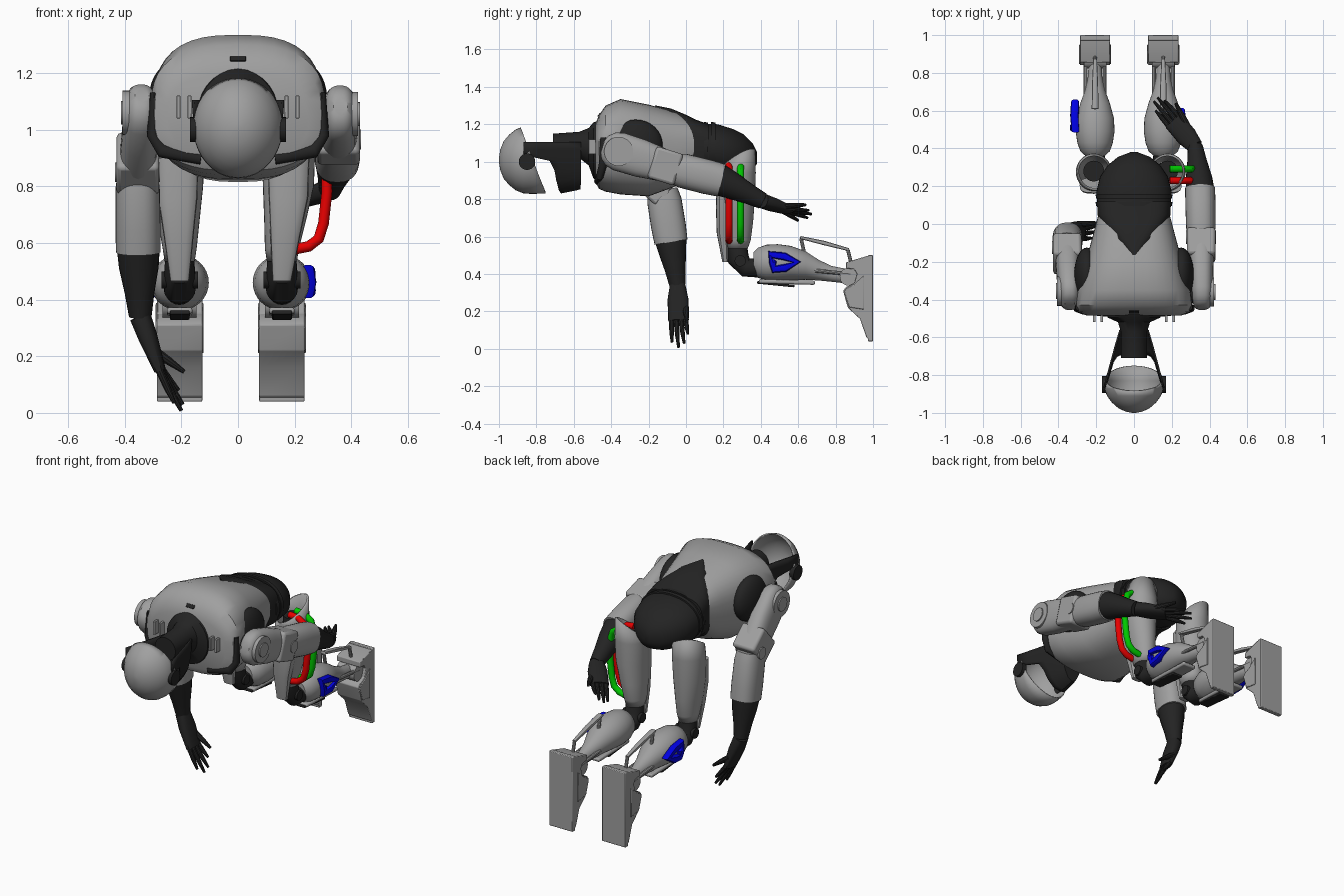
import bpy, bmesh, math
from mathutils import Vector, Matrix

cube = bpy.data.objects.get("Cube")
if cube:
    bpy.data.objects.remove(cube, do_unlink=True)


def material(name, rgb):
    m = bpy.data.materials.new(name)
    m.use_nodes = True
    m.diffuse_color = (*rgb, 1)
    m.node_tree.nodes["Principled BSDF"].inputs["Base Color"].default_value = (*rgb, 1)
    return m


GREY = material("armour grey", (0.35, 0.35, 0.35))
DARK = material("joint black", (0.017, 0.017, 0.017))
RED = material("hose red", (0.8, 0.0, 0.0))
GREEN = material("hose green", (0.0, 0.58, 0.0))
BLUE = material("bracket blue", (0.0, 0.0, 0.75))


def finish(name, bm, mat, bevel=0, shell=0, angle=35):
    bmesh.ops.recalc_face_normals(bm, faces=bm.faces)
    me = bpy.data.meshes.new(name)
    bm.to_mesh(me)
    bm.free()
    ob = bpy.data.objects.new(name, me)
    bpy.context.collection.objects.link(ob)
    me.materials.append(mat)
    if shell:
        ob.modifiers.new("shell", "SOLIDIFY").thickness = shell
    if bevel:
        b = ob.modifiers.new("bevel", "BEVEL")
        b.width, b.segments = bevel, 2
    bpy.ops.object.select_all(action="DESELECT")
    ob.select_set(True)
    bpy.context.view_layer.objects.active = ob
    bpy.ops.object.shade_smooth_by_angle(angle=math.radians(angle))
    return ob


def loft(name, secs, mat, n=28, p=2.0, side=(1, 0, 0), axis=None, caps=True,
         closed=False, shell=0, cut=None):
    """Sections are (x, y, z, radius along side, radius across)."""
    bm = bmesh.new()
    pts = [Vector(s[:3]) for s in secs]
    m, rings = len(secs), []
    for i, s in enumerate(secs):
        if axis:
            t = Vector(axis)
        elif closed:
            t = pts[(i + 1) % m] - pts[i - 1]
        else:
            t = pts[min(i + 1, m - 1)] - pts[max(i - 1, 0)]
        t = t.normalized()
        u = Vector(side)
        u = (u - t * u.dot(t)).normalized()
        v = t.cross(u)
        ring = []
        for k in range(n):
            c, d = math.cos(2 * math.pi * k / n), math.sin(2 * math.pi * k / n)
            a = math.copysign(abs(c) ** (2 / p), c) * s[3]
            b = math.copysign(abs(d) ** (2 / p), d) * s[4]
            ring.append(bm.verts.new(pts[i] + u * a + v * b))
        rings.append(ring)
    for i in range(m if closed else m - 1):
        r, q = rings[i], rings[(i + 1) % m]
        for k in range(n):
            bm.faces.new((r[k], r[(k + 1) % n], q[(k + 1) % n], q[k]))
    if caps and not closed:
        bm.faces.new(rings[0][::-1])
        bm.faces.new(rings[-1])
    if cut:
        bmesh.ops.bisect_plane(bm, geom=bm.verts[:] + bm.edges[:] + bm.faces[:],
                               plane_co=cut[0], plane_no=cut[1], clear_outer=True)
    return finish(name, bm, mat, shell=shell)


def body(name, secs, mat, n, p):
    """Lengthwise body from (y, half width, low z, high z)."""
    loft(name, [(0, y, (a + b) / 2, w, (b - a) / 2) for y, w, a, b in secs], mat, n, p, axis=(0, 1, 0))


def rod(name, a, b, r, mat, n=24, r2=None):
    side = (0, 1, 0) if abs(a[0] - b[0]) > abs(a[1] - b[1]) else (1, 0, 0)
    return loft(name, [(*a, r, r), (*b, r2 or r, r2 or r)], mat, n, side=side)


def box(name, c, size, mat, tilt=0, bevel=0.008):
    bm = bmesh.new()
    bmesh.ops.create_cube(bm, size=1, matrix=Matrix.Translation(c)
                          @ Matrix.Rotation(tilt, 4, "X") @ Matrix.Diagonal((*size, 1)))
    return finish(name, bm, mat, bevel)


def prism(name, x, w, prof, mat, bevel=0.004):
    bm = bmesh.new()
    f = bm.faces.new([bm.verts.new((x - w / 2, y, z)) for y, z in prof])
    g = bmesh.ops.extrude_face_region(bm, geom=[f])["geom"]
    bmesh.ops.translate(bm, vec=(w, 0, 0), verts=[v for v in g if isinstance(v, bmesh.types.BMVert)])
    return finish(name, bm, mat, bevel)


# Torso, dark lower back and pelvis
body("torso", ((-0.485, 0.25, 0.89, 1.20), (-0.465, 0.295, 0.855, 1.25), (-0.43, 0.308, 0.84, 1.30),
               (-0.35, 0.298, 0.825, 1.335), (-0.2, 0.256, 0.815, 1.305), (-0.05, 0.215, 0.87, 1.265),
               (0.045, 0.19, 0.95, 1.222)), GREY, 40, 2.7)
body("lower_back", ((-0.165, 0.012, 1.1, 1.301), (-0.08, 0.108, 1.03, 1.284), (0.0, 0.172, 0.905, 1.251),
                    (0.05, 0.194, 0.94, 1.226), (0.12, 0.195, 0.94, 1.2)), DARK, 36, 3.4)
body("pelvis", ((0.06, 0.19, 0.95, 1.205), (0.17, 0.2, 0.92, 1.2), (0.25, 0.18, 0.92, 1.175),
                (0.31, 0.14, 0.93, 1.145), (0.355, 0.085, 0.95, 1.10), (0.38, 0.02, 0.99, 1.05)),
     DARK, 36, 2.2)
for y in (0.095, 0.135):
    body("waist_band", ((y, 0.2, 0.928, 1.212), (y + 0.022, 0.204, 0.926, 1.21)), DARK, 36, 2.2)
box("chest_badge", (0, -0.463, 1.25), (0.055, 0.022, 0.01), DARK, 0.9, 0.002)
for s in (-1, 1):
    # Shoulder sockets, chest seams and vents
    bm = bmesh.new()
    bmesh.ops.create_uvsphere(bm, u_segments=28, v_segments=16, radius=1,
                              matrix=Matrix.Translation((s * 0.25, -0.27, 1.09))
                              @ Matrix.Diagonal((0.067, 0.145, 0.135, 1)))
    finish("shoulder_socket", bm, DARK)
    loft("chest_seam", [(s * x, y, z, a, b) for x, y, z, a, b in (
        (0.296, -0.44, 1.13, 0.018, 0.014), (0.302, -0.445, 0.98, 0.022, 0.02),
        (0.268, -0.46, 0.925, 0.02, 0.025), (0.13, -0.476, 0.897, 0.015, 0.02))],
        DARK, 12, side=(0, 1, 0))
    for x in (0.171, 0.21):
        box("chest_vent", (s * x, -0.49, 1.08), (0.014, 0.06, 0.08), GREY, 0, 0.002)

# Neck and helmet
loft("neck", [(0, -0.45, 1.06, 0.15, 0.165), (0, -0.495, 1.06, 0.14, 0.15),
              (0, -0.52, 1.08, 0.085, 0.1), (0, -0.57, 1.09, 0.07, 0.07),
              (0, -0.71, 1.08, 0.07, 0.07)], DARK, axis=(0, 1, 0))
loft("helmet", [(0, y, 1.01, a, b) for y, a, b in (
    (-1.0, 0.01, 0.012), (-0.993, 0.045, 0.055), (-0.975, 0.083, 0.1), (-0.945, 0.117, 0.135),
    (-0.91, 0.143, 0.163), (-0.87, 0.157, 0.179), (-0.83, 0.158, 0.182), (-0.74, 0.14, 0.18))],
    GREY, 40, axis=(0, 1, 0), shell=0.008, cut=((0, -0.86, 1.12), (0, 0.29, 0.11)))
for s in (-1, 1):
    rod("ear_disc", (s * 0.14, -0.85, 1.0), (s * 0.17, -0.85, 1.0), 0.044, DARK)

# Jaw mask wrapping round the face, closed under the chin
bm = bmesh.new()
rows = []
for deg in (-90, -82, -75, -68, -55, -40, -20, 0, 20, 40, 55, 68, 75, 82, 90):
    f, a = math.radians(deg), abs(deg)
    top = -0.87 if a >= 75 else -0.73 if a >= 68 else -0.67 - 0.0006 * a
    row = []
    for k in range(5):
        y = -0.57 + (top + 0.57) * k / 4
        w = 0.072 + (-0.57 - y) * 0.27
        h = 0.245 + min(0.02, (-0.57 - y) * 0.2)
        row.append(bm.verts.new((w * math.sin(f), y, 1.105 - h * math.cos(f))))
    rows.append(row)
for r, q in zip(rows, rows[1:]):
    for k in range(4):
        bm.faces.new((r[k], r[k + 1], q[k + 1], q[k]))
bm.faces.new([r[0] for r in rows])
finish("jaw_mask", bm, DARK, shell=0.01)


# Arms
def arm(s, shoulder, elbow, cuff, wrist, knuckle, tips, thumb, spread):
    S, E, C, W, K = map(Vector, (shoulder, elbow, cuff, wrist, knuckle))
    d = E - S
    tilt = math.atan2(d.z, d.y)
    d.normalize()
    rod("shoulder_axle", S - Vector((s * 0.12, 0, 0)), S, 0.06, DARK)
    rod("shoulder_ring", S + Vector((s * 0.04, 0, 0)), S + Vector((s * 0.064, 0, 0)), 0.078, GREY, 32)
    rod("shoulder_cap", S + Vector((s * 0.05, 0, 0)), S + Vector((s * 0.071, 0, 0)), 0.042, GREY)
    loft("upper_arm", [(*(S - d * 0.09), 0.025, 0.035), (*(S - d * 0.077), 0.042, 0.065),
                       (*(S - d * 0.045), 0.053, 0.092), (*S, 0.06, 0.104),
                       (*S.lerp(E, 0.4), 0.063, 0.102), (*S.lerp(E, 0.7), 0.065, 0.092),
                       (*E, 0.062, 0.08)], GREY, 32, 2.6)
    box("elbow_block", S.lerp(E, 0.86), (0.15, 0.15, 0.175), GREY, tilt, 0.015)
    rod("elbow_pin", E - Vector((0.08, 0, 0)), E + Vector((0.08, 0, 0)), 0.035, GREY)
    loft("forearm_shell", [(*E, 0.07, 0.08), (*E.lerp(C, 0.2), 0.078, 0.092),
                           (*E.lerp(C, 0.7), 0.08, 0.093), (*C, 0.079, 0.089)], GREY, 28, 2.4)
    loft("lower_forearm", [(*E.lerp(C, 0.95), 0.076, 0.085), (*C.lerp(W, 0.25), 0.07, 0.073),
                           (*C.lerp(W, 0.65), 0.052, 0.055), (*W, 0.04, 0.044)], DARK, 20)
    X = Vector(spread)
    loft("palm", [(*W, 0.042, 0.038), (*W.lerp(K, 0.4), 0.056, 0.034), (*K, 0.055, 0.02)],
         DARK, 16, 2.6, side=spread)
    for i, tip in enumerate(tips):
        base, T = K + X * (0.04 - 0.027 * i), Vector(tip)
        base = base.lerp(W, 0.06)
        mid = base.lerp(T, 0.55) + (K - W).normalized() * 0.008
        loft("finger", [(*base, 0.014, 0.014), (*mid, 0.012, 0.012), (*T, 0.007, 0.007)],
             DARK, 10, side=spread)
    B, T = W.lerp(K, 0.65) + X * 0.04, Vector(thumb)
    loft("thumb", [(*B, 0.018, 0.018), (*B.lerp(T, 0.5), 0.015, 0.015), (*T, 0.008, 0.008)],
         DARK, 10, side=(0.2, 0.3, 0.9))


arm(1, (0.36, -0.36, 1.055), (0.355, -0.07, 0.965), (0.35, 0.19, 0.9), (0.325, 0.41, 0.79),
    (0.21, 0.545, 0.74), ((0.16, 0.655, 0.74), (0.125, 0.67, 0.72), (0.105, 0.65, 0.7),
                          (0.115, 0.6, 0.685)), (0.22, 0.64, 0.77), (0.75, 0.65, 0.1))
arm(-1, (-0.343, -0.355, 1.06), (-0.355, -0.125, 0.85), (-0.352, -0.08, 0.57), (-0.345, -0.045, 0.34),
    (-0.275, -0.04, 0.15), ((-0.21, 0.01, 0.08), (-0.195, -0.01, 0.03), (-0.2, -0.04, 0.008),
                            (-0.225, -0.075, 0.035)), (-0.19, 0.005, 0.145), (0.05, 1, 0.1))


# Legs; bracket gives the start and sideways offset of the calf bracket
def leg(s, hip, x, bracket):
    m = (hip + x) / 2
    loft("thigh_shell", [(hip, 0.285, 1.09, 0.088, 0.086), (hip, 0.275, 0.94, 0.095, 0.098),
                         (hip, 0.268, 0.8, 0.09, 0.1), (m, 0.265, 0.68, 0.074, 0.094),
                         (x, 0.27, 0.58, 0.06, 0.076), (x, 0.27, 0.535, 0.053, 0.06)],
         GREY, 32, axis=(0, 0, -1), caps=False, shell=0.012,
         cut=((hip, 0.285, 1.01), (-0.3 * s, -0.45, 0.8)))
    rod("thigh_core", (hip, 0.28, 0.96), (x, 0.275, 0.5), 0.055, DARK, r2=0.048)
    loft("thigh_front_plate", [(hip, 0.205, 0.9, 0.075, 0.04), (hip, 0.198, 0.76, 0.07, 0.038),
                               (m, 0.196, 0.62, 0.052, 0.032), (x, 0.21, 0.465, 0.033, 0.016)],
         GREY, 16, 3, axis=(0, 0, -1))
    loft("knee", [(x, 0.27, 0.56, 0.05, 0.055), (x, 0.28, 0.48, 0.056, 0.058),
                  (x, 0.32, 0.435, 0.056, 0.052), (x, 0.4, 0.43, 0.05, 0.05)], DARK, 20)
    rod("knee_pin", (x - 0.065, 0.29, 0.47), (x + 0.065, 0.29, 0.47), 0.03, DARK)
    loft("calf", [(x, y, z, a, b) for y, z, a, b in (
        (0.36, 0.46, 0.05, 0.055), (0.385, 0.46, 0.078, 0.08), (0.43, 0.46, 0.094, 0.096),
        (0.49, 0.46, 0.103, 0.099), (0.56, 0.458, 0.1, 0.092), (0.64, 0.445, 0.078, 0.076),
        (0.71, 0.42, 0.052, 0.055), (0.78, 0.4, 0.038, 0.042), (0.88, 0.385, 0.033, 0.038))],
        GREY, 32, axis=(0, 1, 0))
    box("shin_guard", (x, 0.54, 0.357), (0.09, 0.3, 0.022), GREY, -0.03)
    box("shin_trim", (x, 0.48, 0.345), (0.07, 0.2, 0.014), DARK, -0.1, 0.004)
    # Heel strut
    loft("heel_strut", [(x, 0.61, 0.595, 0.018, 0.008), (x, 0.74, 0.565, 0.016, 0.012),
                        (x, 0.87, 0.53, 0.01, 0.008)], GREY, 10, 3)
    rod("strut_link", (x, 0.615, 0.59), (x, 0.635, 0.5), 0.01, GREY, 10)
    rod("heel_link", (x, 0.865, 0.53), (x, 0.885, 0.45), 0.01, GREY, 10)
    for e in (-1, 1):
        rod("ankle_rod", (x + e * 0.05, 0.66, 0.42), (x + e * 0.05, 0.88, 0.4), 0.011, GREY, 10)
    rod("ankle_hub", (x - 0.06, 0.87, 0.385), (x + 0.06, 0.87, 0.385), 0.048, GREY)
    # Foot, toes pointing down, with a broad heel cup
    prism("foot", x, 0.16, ((0.965, 0.495), (0.985, 0.495), (0.985, 0.045), (0.965, 0.06),
                            (0.93, 0.16), (0.865, 0.22), (0.84, 0.31), (0.855, 0.33),
                            (0.9, 0.35), (0.915, 0.4), (0.9, 0.425), (0.855, 0.43), (0.855, 0.462)),
          GREY)
    prism("foot_bridge", x, 0.17, ((0.95, 0.21), (0.872, 0.222), (0.845, 0.305),
                                   (0.86, 0.325), (0.9, 0.345), (0.95, 0.39)), GREY)
    box("sole", (x, 0.986, 0.27), (0.16, 0.028, 0.46), GREY, 0, 0.004)
    # Calf bracket on the outer side
    by, bx = bracket
    loft("calf_bracket", [(x + s * (bx + o), by + y, z, 0.022, 0.022) for y, z, o in (
        (0.0, 0.503, 0.0), (0.015, 0.462, 0.008), (0.02, 0.425, 0.0), (0.08, 0.432, 0.006),
        (0.143, 0.463, 0.002), (0.075, 0.494, 0.005))], BLUE, 10, 3, side=(1, 0, 0), closed=True)


leg(1, 0.178, 0.155, (0.45, 0.092))
leg(-1, -0.213, -0.206, (0.495, 0.104))

# Hoses on the left thigh
for name, y, mat in (("red_hose", 0.23, RED), ("green_hose", 0.292, GREEN)):
    loft(name, [(x, y, z, 0.019, 0.019) for x, z in (
        (0.2, 0.578), (0.25, 0.588), (0.285, 0.615), (0.302, 0.67), (0.314, 0.78),
        (0.312, 0.89), (0.295, 0.95), (0.25, 0.98), (0.19, 0.985))], mat, 12, side=(0, 1, 0))
